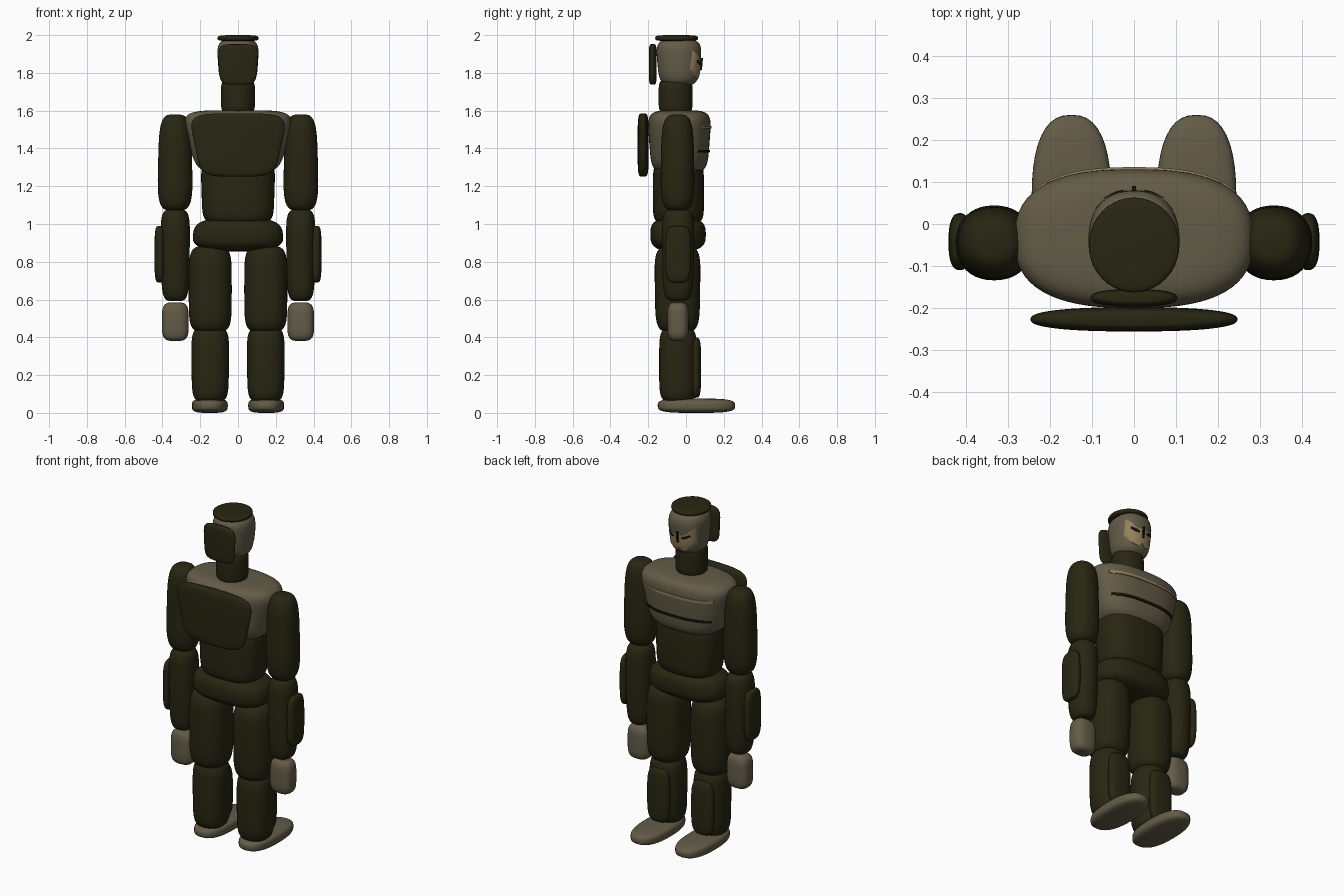
import bpy, bmesh, math
from mathutils import Vector

cube = bpy.data.objects.get("Cube")
if cube:
    bpy.data.objects.remove(cube, do_unlink=True)


def material(name, color):
    mat = bpy.data.materials.new(name)
    mat.use_nodes = True
    mat.diffuse_color = (*color, 1)
    bsdf = mat.node_tree.nodes["Principled BSDF"]
    bsdf.inputs["Base Color"].default_value = (*color, 1)
    bsdf.inputs["Roughness"].default_value = 0.8
    return mat


OLIVE = material("dark olive", (0.021, 0.019, 0.006))
STONE = material("warm grey", (0.125, 0.106, 0.064))
TAN = material("tan", (0.3, 0.22, 0.11))
BLACK = material("near black", (0.008, 0.007, 0.003))


def spow(v, p):
    return math.copysign(abs(v) ** p, v)


def finish(name, bm, mat, location):
    bmesh.ops.recalc_face_normals(bm, faces=bm.faces)
    mesh = bpy.data.meshes.new(name)
    bm.to_mesh(mesh)
    bm.free()
    mesh.materials.append(mat)
    obj = bpy.data.objects.new(name, mesh)
    obj.location = location
    bpy.context.collection.objects.link(obj)
    bpy.ops.object.select_all(action="DESELECT")
    obj.select_set(True)
    bpy.context.view_layer.objects.active = obj
    bpy.ops.object.shade_smooth_by_angle(angle=math.radians(50))
    return obj


def blob(name, mat, center, half, flat=2.4, tall=5, taper=(0, 0), segs=40, rings=24):
    """Rounded solid: flat squares the plan, tall squares the height, taper widens upward."""
    bm = bmesh.new()
    a, b, c = half
    loops = []
    for i in range(1, rings):
        phi = math.pi * (i / rings - 0.5)
        r, w = math.cos(phi) ** (2 / tall), spow(math.sin(phi), 2 / tall)
        loop = []
        for j in range(segs):
            t = 2 * math.pi * j / segs
            x = a * r * (1 + taper[0] * w) * spow(math.cos(t), 2 / flat)
            y = b * r * (1 + taper[1] * w) * spow(math.sin(t), 2 / flat)
            loop.append(bm.verts.new((x, y, c * w)))
        loops.append(loop)
    for low, high in zip(loops, loops[1:]):
        for j in range(segs):
            k = (j + 1) % segs
            bm.faces.new((low[j], low[k], high[k], high[j]))
    for loop, z in ((loops[0], -c), (loops[-1], c)):
        pole = bm.verts.new((0, 0, z))
        for j in range(segs):
            bm.faces.new((loop[j], loop[(j + 1) % segs], pole))
    return finish(name, bm, mat, center)


def patch(name, mat, body, columns, lift, rows=4):
    """Thin plate lying on the face side of a blob; columns are (x, low z, high z)."""
    (cx, cy, cz), (a, b, c) = body["center"], body["half"]
    flat, tall, (tx, ty) = body["flat"], body["tall"], body["taper"]
    bm = bmesh.new()
    grid = []
    for x, low, high in columns:
        line = []
        for i in range(rows + 1):
            z = low + (high - low) * i / rows
            w = (z - cz) / c
            r = max(0, 1 - abs(w) ** tall) ** (1 / tall)
            u = min(0.97, abs(x / (a * r * (1 + tx * w))))
            y = cy + b * r * (1 + ty * w) * (1 - u ** flat) ** (1 / flat)
            line.append((Vector((x, y - 0.004, z)), Vector((x, y + lift, z))))
        grid.append([[bm.verts.new(p) for p in pair] for pair in line])
    for p, q in zip(grid, grid[1:]):
        for i in range(rows):
            for s in (0, 1):
                bm.faces.new((p[i][s], q[i][s], q[i + 1][s], p[i + 1][s]))
    # close the rim between the two skins
    rim = [g[0] for g in grid] + grid[-1][1:] + [g[-1] for g in grid[-2::-1]] + grid[0][-2:0:-1]
    for p, q in zip(rim, rim[1:] + rim[:1]):
        bm.faces.new((p[0], q[0], q[1], p[1]))
    return finish(name, bm, mat, (0, 0, 0))


def mirrored(columns):
    return [(-x, lo, hi) for x, lo, hi in columns[:0:-1]] + columns


def band(width, low, high, steps=24):
    return [(width * (2 * i / steps - 1), low, high) for i in range(steps + 1)]


# Head, cap and neck
head = dict(center=(0, -0.038, 1.855), half=(0.106, 0.114, 0.125),
            flat=2.3, tall=4, taper=(0.08, 0.1))
blob("head", STONE, **head)
blob("cap", OLIVE, (0, -0.05, 1.984), (0.108, 0.113, 0.016), 2, 4)
blob("neck", OLIVE, (0, -0.055, 1.675), (0.09, 0.09, 0.095), 2, 5)
blob("head_back_plate", OLIVE, (0, -0.176, 1.845), (0.102, 0.021, 0.107), 2.4, 5, (0.05, 0))

# Face mask with eye slits and nose
patch("face_mask", TAN, head, mirrored([(0, 1.785, 1.875), (0.02, 1.765, 1.865),
      (0.045, 1.77, 1.868), (0.07, 1.785, 1.895), (0.092, 1.82, 1.915)]), 0.004)
for side, label in ((1, "left"), (-1, "right")):
    patch(label + "_eye", BLACK, head, [(side * 0.025, 1.842, 1.85),
          (side * 0.045, 1.842, 1.858), (side * 0.07, 1.856, 1.868)], 0.008)
patch("nose", BLACK, head, [(-0.005, 1.815, 1.88), (0.005, 1.815, 1.88)], 0.012)

# Torso
chest = dict(center=(0, -0.035, 1.435), half=(0.262, 0.16, 0.167),
             flat=2.6, tall=5, taper=(0.17, 0.08))
blob("chest", STONE, **chest, segs=64, rings=36)
patch("upper_chest_stripe", TAN, chest, band(0.24, 1.505, 1.52), 0.005)
patch("lower_chest_stripe", BLACK, chest, band(0.215, 1.378, 1.393), 0.005)
blob("back_plate", OLIVE, (0, -0.227, 1.418), (0.23, 0.029, 0.167), 2.5, 5, (0.15, 0), 64)
blob("abdomen", OLIVE, (0, -0.04, 1.165), (0.193, 0.135, 0.165), 2.6, 6, (0.03, 0))
blob("pelvis", OLIVE, (0, -0.042, 0.945), (0.238, 0.147, 0.09), 2.6, 3, (-0.04, 0))

# Limbs, built once for each side
for side, label in ((1, "left_"), (-1, "right_")):
    def limb(name, mat, center, half, *shape):
        blob(label + name, mat, (side * center[0], *center[1:]), half, *shape)

    limb("upper_arm", OLIVE, (0.333, -0.045, 1.325), (0.09, 0.088, 0.255), 2.2, 4, (-0.07, -0.05))
    limb("forearm", OLIVE, (0.332, -0.042, 0.835), (0.076, 0.084, 0.243), 2.2, 5, (0.05, 0.05))
    limb("forearm_guard", OLIVE, (0.415, -0.042, 0.84), (0.027, 0.068, 0.15), 2.5, 4)
    limb("hand", STONE, (0.332, -0.042, 0.483), (0.071, 0.057, 0.102), 2.7, 4)
    limb("thigh", OLIVE, (0.147, -0.045, 0.655), (0.114, 0.12, 0.228), 2.3, 5, (0.0, 0.03))
    limb("shin", OLIVE, (0.147, -0.042, 0.255), (0.099, 0.1, 0.2), 2.3, 5, (0.02, 0))
    limb("shin_guard", OLIVE, (0.147, 0.05, 0.24), (0.072, 0.03, 0.16), 2.6, 4)
    limb("foot", STONE, (0.149, 0.055, 0.038), (0.095, 0.205, 0.038), 2.5, 3.5)
